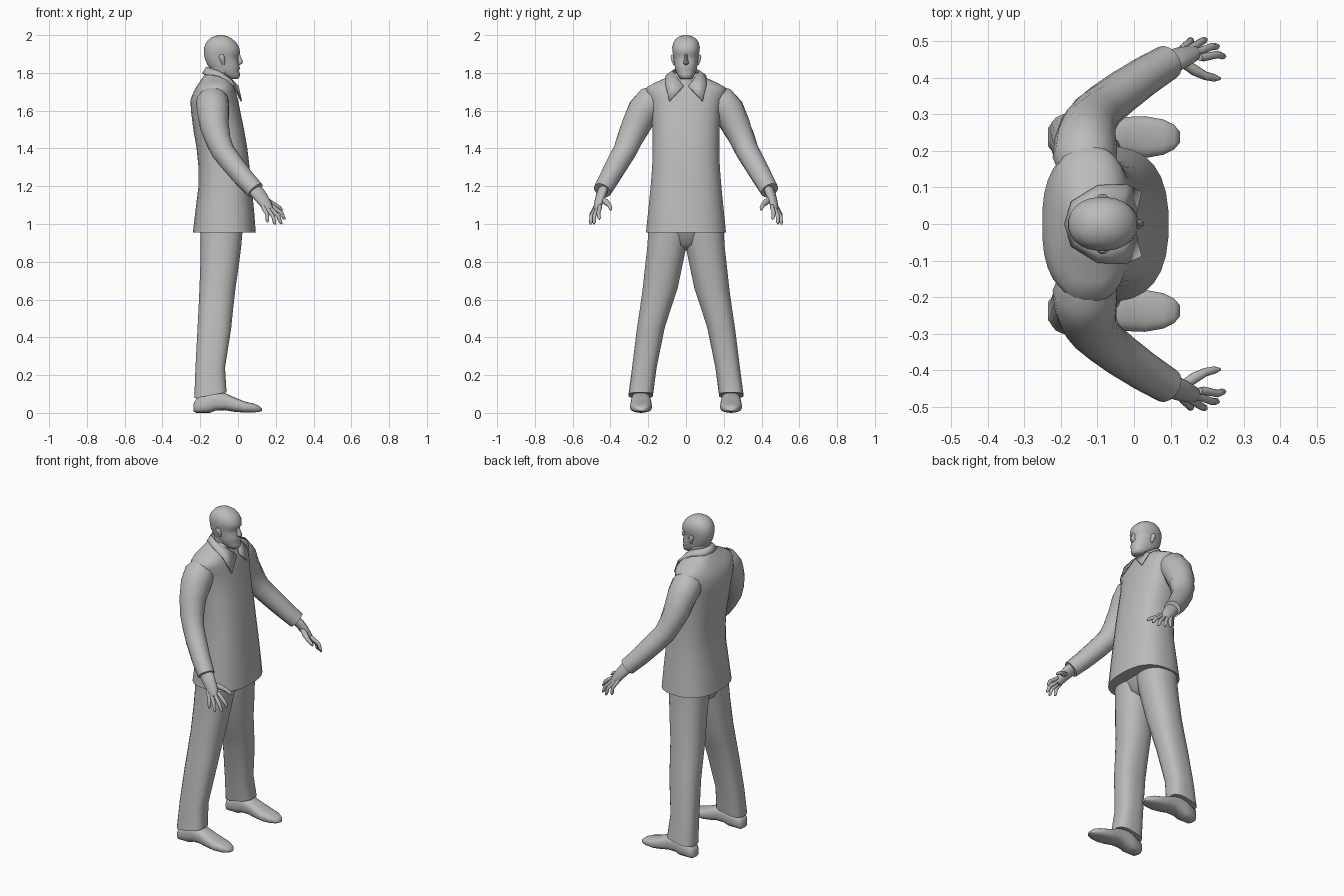
import bpy, bmesh, math
from mathutils import Vector

grey = bpy.data.materials.new("plain grey")
grey.diffuse_color = (0.5, 0.5, 0.5, 1)


def finish(name, bm, angle=50):
    bmesh.ops.recalc_face_normals(bm, faces=bm.faces)
    me = bpy.data.meshes.new(name)
    bm.to_mesh(me)
    bm.free()
    me.materials.append(grey)
    ob = bpy.data.objects.new(name, me)
    bpy.context.collection.objects.link(ob)
    bpy.ops.object.select_all(action='DESELECT')
    ob.select_set(True)
    bpy.context.view_layer.objects.active = ob
    bpy.ops.object.shade_smooth_by_angle(angle=math.radians(angle))
    return ob


def ring(c, u, v, p=2.0, n=20):
    """Superellipse of n points around c with half axes u and v."""
    pts = []
    for i in range(n):
        a = 2 * math.pi * (i + 0.5) / n
        co, si = math.cos(a), math.sin(a)
        pts.append(Vector(c) + Vector(u) * math.copysign(abs(co) ** (2 / p), co)
                   + Vector(v) * math.copysign(abs(si) ** (2 / p), si))
    return pts


def level(z, x0, x1, y0, y1, p=2.3, tilt=0, n=20):
    """Horizontal ring given by its extents."""
    hx = (x1 - x0) / 2
    return ring(((x0 + x1) / 2, (y0 + y1) / 2, z), (hx, 0, tilt * hx), (0, (y1 - y0) / 2, 0), p, n)


def loft(name, rings, angle=50):
    bm = bmesh.new()
    rows = [[bm.verts.new(p) for p in r] for r in rings]
    n = len(rows[0])
    for a, b in zip(rows, rows[1:]):
        for i in range(n):
            bm.faces.new((a[i], a[(i + 1) % n], b[(i + 1) % n], b[i]))
    bm.faces.new(rows[0])
    bm.faces.new(rows[-1])
    return finish(name, bm, angle)


def tube(name, path, wide=1.0, side=(0, 0, 1), n=14):
    """Limb through (x, y, z, radius) points, widened along the side direction."""
    pts = [Vector(p[:3]) for p in path]
    rings = []
    for i, p in enumerate(path):
        t = (pts[min(i + 1, len(pts) - 1)] - pts[max(i - 1, 0)]).normalized()
        u = Vector(side) - t * t.dot(Vector(side))
        u.normalize()
        rings.append(ring(pts[i], u * p[3] * wide, t.cross(u) * p[3], 2, n))
    return loft(name, rings)


# Jacket body: height, back, front, half width
loft("jacket", [level(z, a, b, -w, w, 2.5, n=28) for z, a, b, w in (
    (0.955, -0.24, 0.095, 0.213), (1.08, -0.225, 0.085, 0.2), (1.2, -0.21, 0.073, 0.188),
    (1.3, -0.21, 0.062, 0.18), (1.4, -0.22, 0.05, 0.177), (1.5, -0.237, 0.033, 0.178),
    (1.6, -0.25, 0.012, 0.185), (1.66, -0.252, 0.0, 0.2), (1.7, -0.235, -0.01, 0.215),
    (1.725, -0.222, -0.018, 0.208), (1.75, -0.205, -0.03, 0.16),
    (1.775, -0.188, -0.045, 0.105), (1.8, -0.17, -0.055, 0.06))])

# Collar: a band round the neck ending in two pointed flaps
upper = [(-0.165, 0, 1.83), (-0.15, 0.045, 1.825), (-0.10, 0.07, 1.81), (-0.04, 0.045, 1.77), (0.0, 0.012, 1.73)]
lower = [(-0.188, 0, 1.795), (-0.17, 0.06, 1.79), (-0.10, 0.105, 1.785), (-0.022, 0.108, 1.735), (0.018, 0.088, 1.65)]
bm = bmesh.new()
for s in (1, -1):
    up, lo = ([bm.verts.new((x, s * y, z)) for x, y, z in row] for row in (upper, lower))
    for i in range(4):
        bm.faces.new((up[i], up[i + 1], lo[i + 1], lo[i]))
bmesh.ops.remove_doubles(bm, verts=bm.verts, dist=0.001)
collar = finish("collar", bm)
mod = collar.modifiers.new("thickness", 'SOLIDIFY')
mod.thickness = 0.008
mod.offset = 0

# Neck and head: height, back, front, half width
loft("neck", [level(z, a, b, -w, w, 2) for z, a, b, w in (
    (1.7, -0.15, -0.015, 0.055), (1.77, -0.15, -0.03, 0.054), (1.83, -0.152, -0.035, 0.054))])
loft("head", [level(z, a, b, -w, w, 2.2, n=24) for z, a, b, w in (
    (1.768, -0.05, -0.002, 0.022), (1.776, -0.08, 0.009, 0.036), (1.795, -0.12, 0.011, 0.048),
    (1.812, -0.14, 0.006, 0.055), (1.824, -0.15, 0.011, 0.058), (1.845, -0.164, 0.006, 0.062),
    (1.872, -0.175, 0.001, 0.066), (1.89, -0.179, 0.0, 0.068), (1.906, -0.181, 0.012, 0.071),
    (1.935, -0.18, 0.007, 0.074), (1.96, -0.17, -0.008, 0.068), (1.98, -0.153, -0.03, 0.055),
    (1.994, -0.128, -0.055, 0.033), (2.0, -0.105, -0.08, 0.01))], 60)
loft("nose", [level(z, -0.02, x, -w, w, 2, n=10) for z, x, w in (
    (1.842, 0.008, 0.011), (1.85, 0.025, 0.015), (1.861, 0.028, 0.013),
    (1.88, 0.018, 0.009), (1.902, 0.01, 0.008))])

# Fingers: root and tip, listed from the little finger to the first
fingers = [((0.135, 0.482, 1.085), (0.158, 0.506, 1.01)), ((0.158, 0.482, 1.075), (0.198, 0.507, 0.998)),
           ((0.178, 0.472, 1.075), (0.232, 0.488, 1.0)), ((0.192, 0.457, 1.085), (0.25, 0.46, 1.025))]

for s, tag in ((1, "left"), (-1, "right")):
    def flip(pts):
        return [(p[0], s * p[1], *p[2:]) for p in pts]

    def span(y0, y1):
        return sorted((s * y0, s * y1))

    # Ear
    loft(tag + "_ear", [level(z, x - a, x + a, *span(0.055, y), 2, n=8) for z, x, a, y in (
        (1.843, -0.078, 0.006, 0.068), (1.86, -0.08, 0.012, 0.076),
        (1.885, -0.086, 0.017, 0.083), (1.897, -0.088, 0.01, 0.078))])

    # Sleeve, wrist and palm
    tube(tag + "_sleeve", flip([
        (-0.13, 0.13, 1.67, 0.07), (-0.135, 0.185, 1.645, 0.088), (-0.132, 0.225, 1.6, 0.086),
        (-0.125, 0.265, 1.52, 0.077), (-0.105, 0.3, 1.445, 0.068), (-0.08, 0.325, 1.385, 0.062),
        (-0.035, 0.36, 1.325, 0.059), (0.03, 0.405, 1.245, 0.054), (0.092, 0.443, 1.178, 0.049)]))
    side = (0.7, -0.45 * s, 0.55)
    tube(tag + "_hand", flip([
        (0.07, 0.432, 1.2, 0.026), (0.11, 0.448, 1.158, 0.025), (0.132, 0.458, 1.128, 0.023),
        (0.152, 0.466, 1.098, 0.02), (0.168, 0.474, 1.075, 0.013)]), 1.55, side)
    for i, (a, b) in enumerate(fingers):
        a, b = Vector(a), Vector(b)
        mid = a.lerp(b, 0.5) + Vector((0.008, 0.006, 0.004))
        tube(f"{tag}_finger_{i + 1}", flip([
            (*(a - (b - a) * 0.2), 0.01), (*a, 0.0115), (*mid, 0.0105),
            (*a.lerp(b, 0.88), 0.009), (*b, 0.004)]), 1, side, 8)
    tube(tag + "_thumb", flip([
        (0.13, 0.445, 1.135, 0.014), (0.165, 0.422, 1.115, 0.016), (0.195, 0.406, 1.1, 0.012),
        (0.222, 0.4, 1.085, 0.01), (0.236, 0.398, 1.073, 0.004)]), 1, side, 8)

    # Trouser leg: height, back, front, inner, outer, hem tilt
    loft(tag + "_trouser_leg", [level(z, a, b, *span(y0, y1), p, t) for z, a, b, y0, y1, p, t in (
        (0.093, -0.232, -0.06, 0.175, 0.305, 3, 0.18), (0.24, -0.226, -0.068, 0.155, 0.286, 2.8, 0),
        (0.45, -0.215, -0.035, 0.112, 0.26, 2.5, 0), (0.55, -0.21, -0.025, 0.08, 0.245, 2.4, 0),
        (0.66, -0.205, -0.012, 0.043, 0.23, 2.3, 0), (0.8, -0.2, 0.008, 0.014, 0.215, 2.3, 0),
        (0.88, -0.2, 0.018, -0.002, 0.206, 2.3, 0), (0.97, -0.2, 0.026, -0.02, 0.2, 2.3, 0))])

    # Shoe: length position, half width, underside, top
    loft(tag + "_shoe", [ring((x, s * 0.238, (b + t) / 2), (0, w, 0), (0, 0, (t - b) / 2), 2.7, 18)
                         for x, w, b, t in (
        (-0.236, 0.025, 0.008, 0.045), (-0.222, 0.042, 0.0, 0.075), (-0.15, 0.05, 0.0, 0.11),
        (-0.12, 0.05, 0.012, 0.112), (-0.07, 0.052, 0.014, 0.105), (-0.02, 0.056, 0.006, 0.083),
        (0.03, 0.058, 0.002, 0.062), (0.08, 0.049, 0.002, 0.05), (0.11, 0.034, 0.005, 0.038),
        (0.126, 0.015, 0.01, 0.024))])

# Seat joining the legs under the jacket
loft("trouser_seat", [level(z, a, b, -w, w) for z, a, b, w in (
    (0.86, -0.12, -0.06, 0.02), (0.89, -0.185, 0.0, 0.07), (0.97, -0.2, 0.026, 0.18))])
